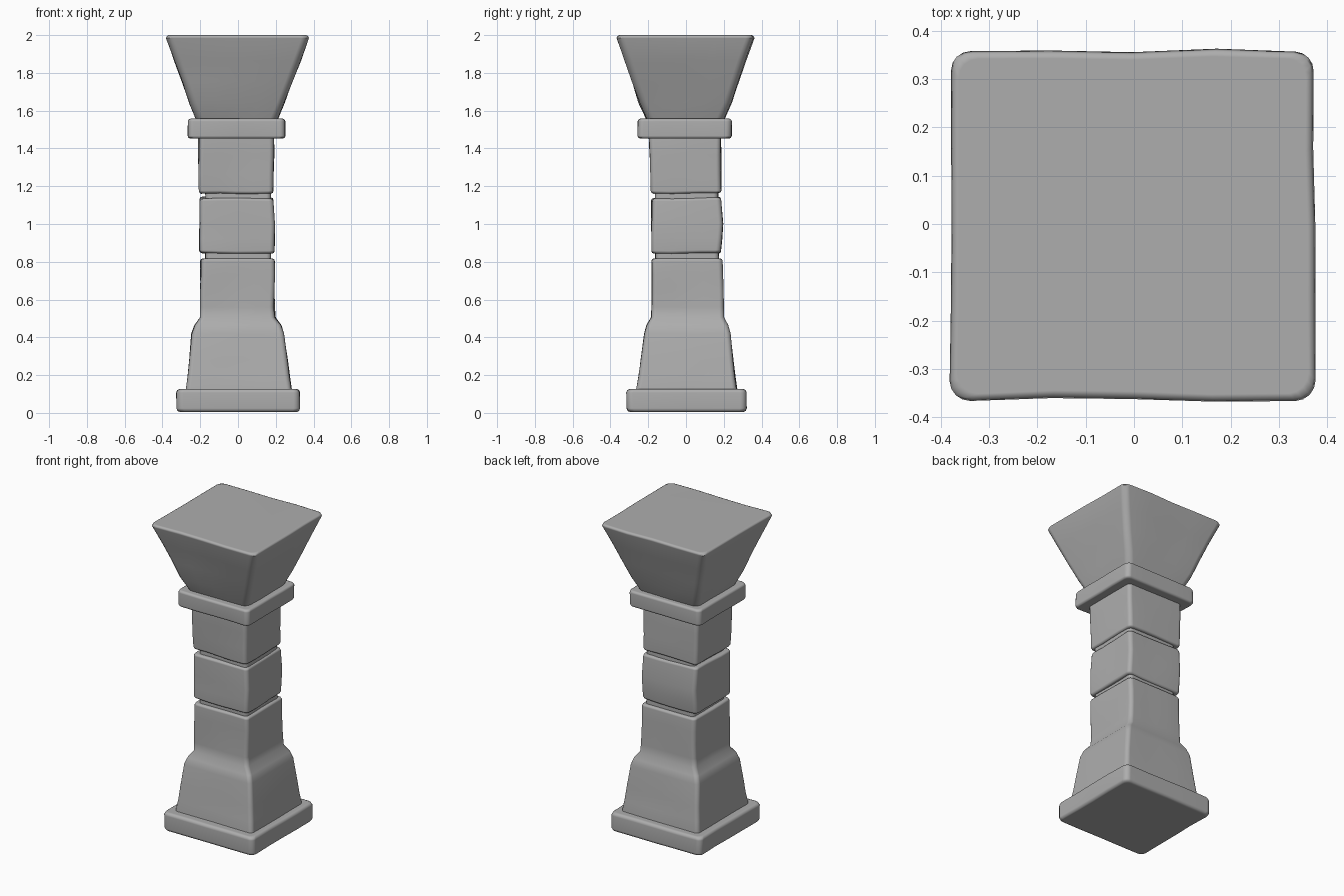
import bpy, bmesh, math
from mathutils import Vector, noise

cube = bpy.data.objects.get("Cube")
if cube:
    bpy.data.objects.remove(cube, do_unlink=True)

stone = bpy.data.materials.new("grey_stone")
stone.use_nodes = True
GREY = (0.42, 0.42, 0.42, 1)
stone.diffuse_color = GREY
stone.node_tree.nodes["Principled BSDF"].inputs["Base Color"].default_value = GREY

ARC, SIDE = 4, 4   # points per rounded corner, spans per straight side


def ring(x0, x1, y0, y1, r):
    """Rounded rectangle outline, counter-clockwise."""
    corners = [(x1 - r, y1 - r), (x0 + r, y1 - r), (x0 + r, y0 + r), (x1 - r, y0 + r)]
    pts = []
    for i, (cx, cy) in enumerate(corners):
        for k in range(ARC + 1):
            a = (i + k / ARC) * math.pi / 2
            pts.append(Vector((cx + r * math.cos(a), cy + r * math.sin(a))))
        a = (i + 1) * math.pi / 2
        nx, ny = corners[(i + 1) % 4]
        end = Vector((nx + r * math.cos(a), ny + r * math.sin(a)))
        start = pts[-1].copy()
        pts += [start.lerp(end, k / SIDE) for k in range(1, SIDE)]
    return pts


def block(name, sections, r=0.025, rim=0.014, wear=0.006, dip=0.0):
    """Loft (z, x0, x1, y0, y1) sections with rounded rims and hand-hewn wear."""
    def inset(s, d, z):
        return (z, s[1] + d, s[2] - d, s[3] + d, s[4] - d)

    lo, hi = sections[0], sections[-1]
    steps = [(1.0, 0.0), (0.3, 0.3), (0.0, 1.0)]
    rows = [inset(lo, rim * d, lo[0] + rim * h) for d, h in steps]
    # intermediate rows follow the profile
    for a, b in zip(sections, sections[1:]):
        n = max(1, round((b[0] - a[0]) / 0.1))
        for k in range(1, n + 1):
            row = tuple(p + (q - p) * k / n for p, q in zip(a, b))
            if row[0] < hi[0] - rim * 1.5:
                rows.append(row)
    rows += [inset(hi, rim * d, hi[0] - rim * h) for d, h in reversed(steps)]

    bm = bmesh.new()
    loops = []
    for z, *box in rows:
        loop = []
        for p in ring(*box, r):
            v = Vector((p.x, p.y, z))
            n = noise.noise_vector(v * 4.5 + Vector((len(name), 3, 7)))
            v.x += n.x * wear
            v.y += n.y * wear
            v.z += n.z * dip
            loop.append(bm.verts.new(v))
        loops.append(loop)
    for a, b in zip(loops, loops[1:]):
        for i in range(len(a)):
            j = (i + 1) % len(a)
            bm.faces.new((a[i], a[j], b[j], b[i]))
    bm.faces.new(loops[0][::-1])
    bm.faces.new(loops[-1])
    mesh = bpy.data.meshes.new(name)
    bm.to_mesh(mesh)
    bm.free()
    mesh.materials.append(stone)
    ob = bpy.data.objects.new(name, mesh)
    bpy.context.collection.objects.link(ob)
    for o in bpy.context.selected_objects:
        o.select_set(False)
    ob.select_set(True)
    bpy.context.view_layer.objects.active = ob
    bpy.ops.object.shade_smooth_by_angle(angle=math.radians(50))
    wn = ob.modifiers.new("face_weighting", "WEIGHTED_NORMAL")
    wn.keep_sharp = True
    return ob


# foot slab
block("base_slab", [(0.004, -.325, .328, -.315, .322), (0.127, -.325, .328, -.315, .322)],
      r=0.035, rim=0.02)
# flared foot rising into the lower shaft
block("flared_lower_shaft", [
    (0.11, -.277, .282, -.262, .272),
    (0.28, -.26, .263, -.24, .25),
    (0.42, -.245, .243, -.22, .235),
    (0.465, -.228, .228, -.207, .222),
    (0.505, -.2, .197, -.182, .2),
    (0.56, -.199, .192, -.179, .198),
    (0.818, -.198, .193, -.182, .194)])
# recessed core seen in the joints
block("joint_core", [(0.75, -.172, .172, -.162, .172), (1.22, -.172, .172, -.162, .172)])
# middle and upper shaft blocks
block("middle_shaft_block", [(0.845, -.204, .192, -.182, .185), (1.0, -.202, .194, -.181, .196),
                             (1.14, -.203, .189, -.18, .186)], dip=0.008)
block("upper_shaft_block", [(1.163, -.207, .188, -.182, .188), (1.47, -.208, .188, -.196, .185)],
      dip=0.008)
# collar
block("collar", [(1.452, -.264, .25, -.255, .24), (1.558, -.264, .25, -.255, .24)],
      r=0.03, rim=0.015)
# flared capital
block("capital", [(1.53, -.218, .204, -.207, .198), (1.978, -.379, .376, -.364, .358),
                  (2.0, -.379, .376, -.364, .358)], r=0.04, rim=0.016, wear=0.009)
